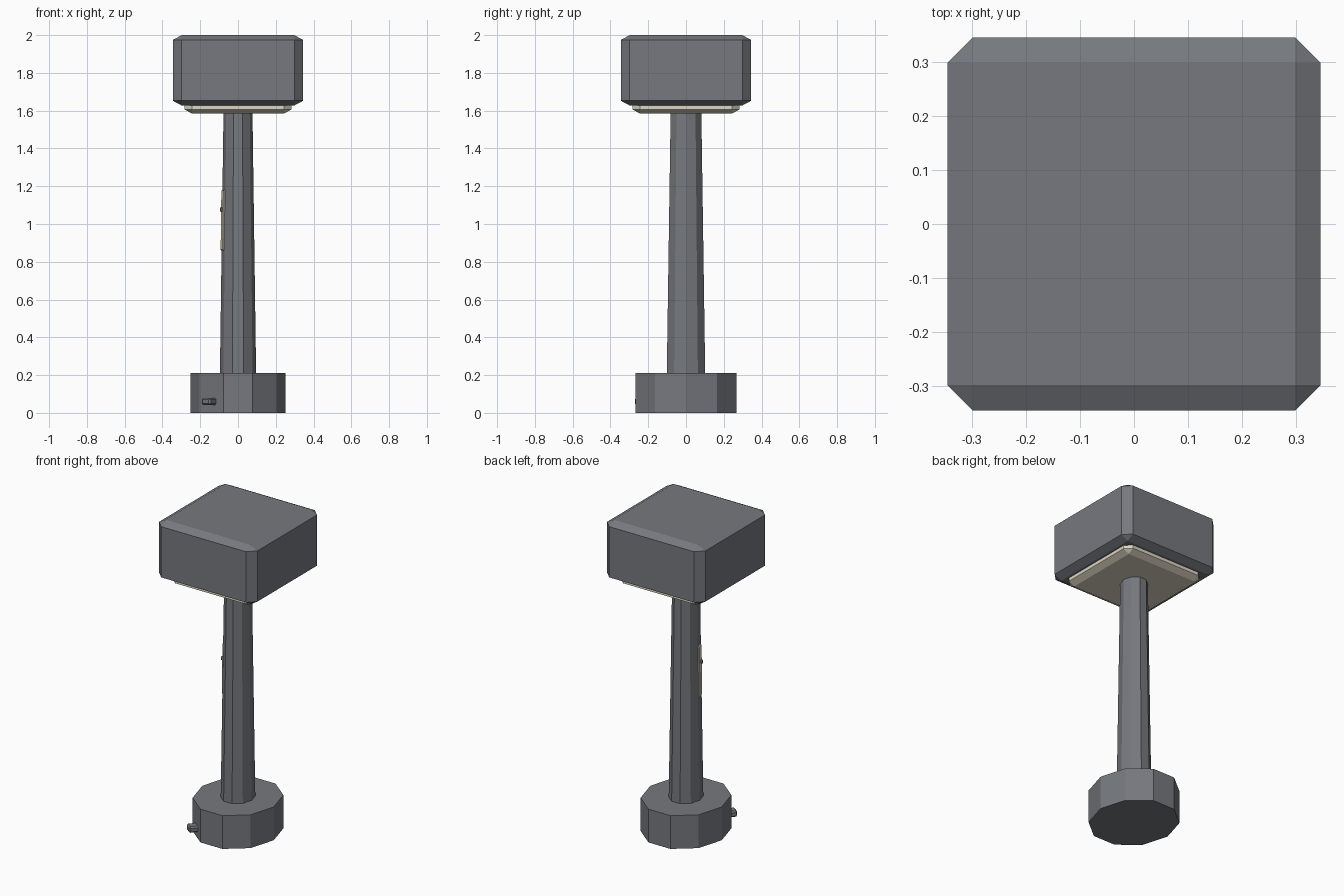
import bpy, bmesh, math
from mathutils import Matrix, Vector

if "Cube" in bpy.data.objects:
    bpy.data.objects.remove(bpy.data.objects["Cube"], do_unlink=True)


def material(name, rgb):
    m = bpy.data.materials.new(name)
    m.use_nodes = True
    m.diffuse_color = (*rgb, 1)
    m.node_tree.nodes["Principled BSDF"].inputs["Base Color"].default_value = (*rgb, 1)
    return m


GREY = material("slate grey", (0.18, 0.19, 0.21))
CREAM = material("warm cream", (0.72, 0.67, 0.54))
BROWN = material("brown", (0.3, 0.2, 0.13))
STRETCH = 1.115   # the round parts are slightly deeper than wide


def finish(bm, name, mat):
    mesh = bpy.data.meshes.new(name)
    bmesh.ops.recalc_face_normals(bm, faces=bm.faces)
    bm.to_mesh(mesh)
    bm.free()
    mesh.materials.append(mat)
    obj = bpy.data.objects.new(name, mesh)
    bpy.context.collection.objects.link(obj)
    return obj


def column(name, mat, r_low, r_high, z_low, z_high):
    """Ten-sided tapered column with a corner on the x axis."""
    bm = bmesh.new()
    rings = []
    for r, z in ((r_low, z_low), (r_high, z_high)):
        ring = []
        for i in range(10):
            a = math.tau * i / 10
            ring.append(bm.verts.new((r * math.cos(a), r * STRETCH * math.sin(a), z)))
        rings.append(ring)
        bm.faces.new(ring)
    for i in range(10):
        j = (i + 1) % 10
        bm.faces.new((rings[0][i], rings[0][j], rings[1][j], rings[1][i]))
    return finish(bm, name, mat)


def block(name, mat, size, bevel, matrix):
    """Chamfered box; the bevel is cut before the matrix is applied."""
    bm = bmesh.new()
    bmesh.ops.create_cube(bm, size=1, matrix=Matrix.Diagonal((*size, 1)))
    bmesh.ops.bevel(bm, geom=bm.edges[:], offset=bevel, segments=1,
                    affect='EDGES', profile=0.5)
    bm.transform(matrix)
    return finish(bm, name, mat)


def on_side(center, angle, lean=0):
    """Frame whose x axis points outward from the column at the given angle."""
    return (Matrix.Translation(Vector(center)) @ Matrix.Rotation(angle, 4, 'Z')
            @ Matrix.Rotation(lean, 4, 'Y'))


# Foot and tapered pole
column("base", GREY, 0.251, 0.251, 0, 0.211)
column("pole", GREY, 0.096, 0.076, 0.2, 1.64)

# Lamp head with the light block sunk into its underside
SQUASH = 0.54
for name, mat, side, bevel, z in (("lamp_head", GREY, 0.69, 0.047, 1.8135),
                                  ("light_panel", CREAM, 0.566, 0.039, 1.738)):
    block(name, mat, (side, side, side), bevel,
          Matrix.Translation((0, 0, z)) @ Matrix.Diagonal((1, 1, SQUASH, 1)))

# Access hatch and its handle, on the pole's right side
hatch_angle = math.radians(180 + 16)
block("hatch", CREAM, (0.012, 0.046, 0.32), 0.004,
      on_side((-0.079, -0.026, 1.02), hatch_angle, -0.013))
block("hatch_handle", BROWN, (0.018, 0.012, 0.022), 0.003,
      on_side((-0.086, -0.033, 1.077), hatch_angle))

# Cable stub on the base
block("base_stub", GREY, (0.07, 0.06, 0.038), 0.008,
      on_side((-0.15, -0.23, 0.06), math.radians(180 + 51)))
